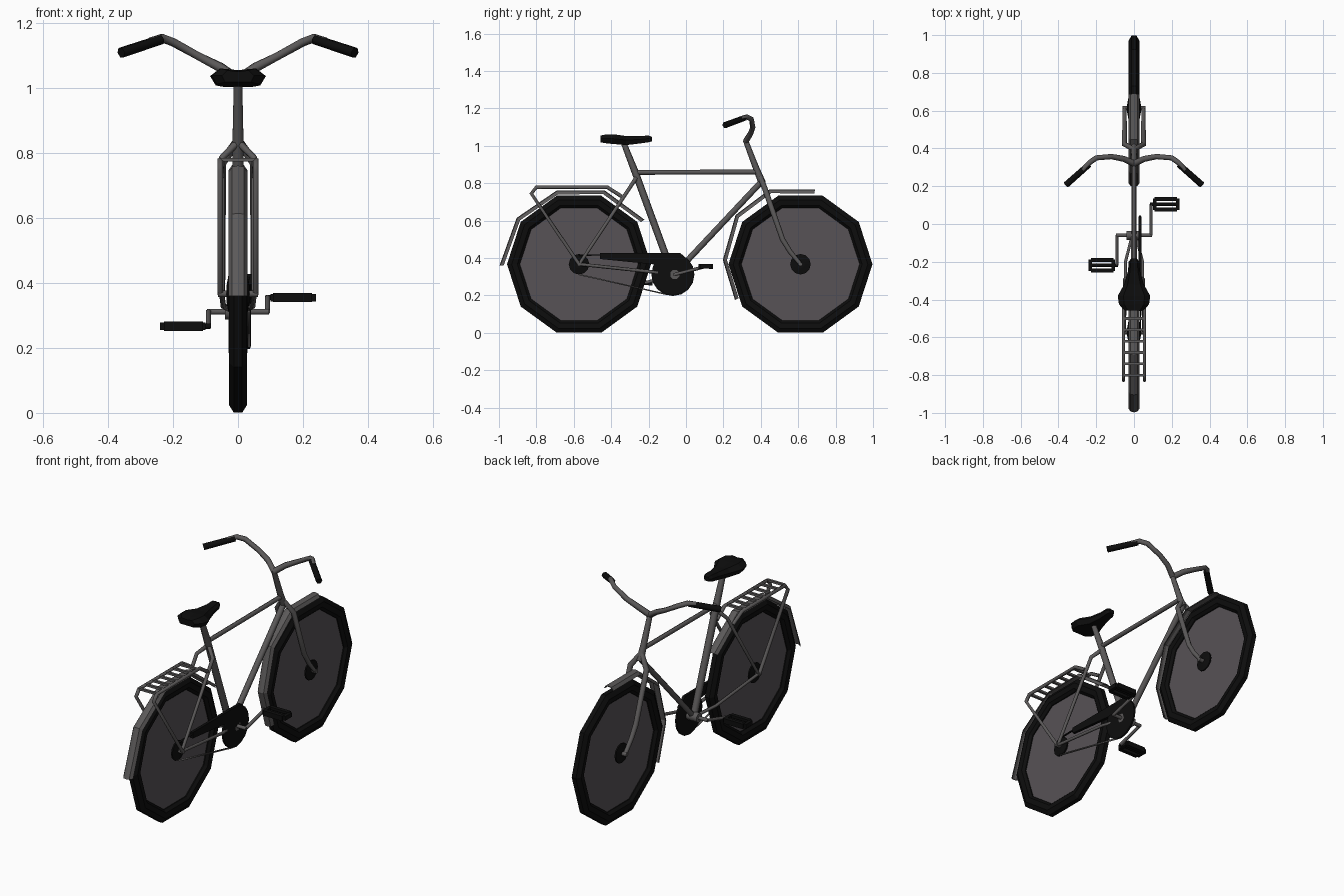
import bpy, bmesh, math
from mathutils import Vector


def mat(name, c):
    m = bpy.data.materials.new(name)
    m.diffuse_color = (*c, 1)
    return m


BLACK = mat("black rubber", (0.004, 0.004, 0.004))
GREY = mat("frame grey", (0.105, 0.1, 0.1))
DISC = mat("spoke grey", (0.095, 0.085, 0.093))


def finish(name, bm, m, smooth=False):
    bmesh.ops.recalc_face_normals(bm, faces=bm.faces)
    me = bpy.data.meshes.new(name)
    bm.to_mesh(me)
    bm.free()
    me.materials.append(m)
    for p in me.polygons:
        p.use_smooth = smooth and len(p.vertices) == 4
    ob = bpy.data.objects.new(name, me)
    bpy.context.collection.objects.link(ob)
    return ob


def loft(bm, rings, closed=False, caps=True):
    """Skin a list of equal point rings."""
    vs = [[bm.verts.new(p) for p in r] for r in rings]
    n = len(vs[0])
    pairs = list(zip(vs, vs[1:])) + ([(vs[-1], vs[0])] if closed else [])
    for a, b in pairs:
        for i in range(n):
            bm.faces.new((a[i], a[(i + 1) % n], b[(i + 1) % n], b[i]))
    if caps and not closed:
        bm.faces.new(vs[0])
        bm.faces.new(vs[-1])


def tube(name, pts, r, m=GREY, mirror=False, sides=6):
    """Sweep a round section along a path; r is one radius or one per point."""
    bm = bmesh.new()
    for s in ((1, -1) if mirror else (1,)):
        p = [Vector((x * s, y, z)) for x, y, z in pts]
        rad = r if isinstance(r, (list, tuple)) else [r] * len(p)
        dirs = [(b - a).normalized() for a, b in zip(p, p[1:])]
        ref = Vector((1, 0, 0))
        if all(abs(d.x) > 0.6 for d in dirs):
            ref = Vector((0, 0, 1))
        rings = []
        for i, c in enumerate(p):
            t = (dirs[max(i - 1, 0)] + dirs[min(i, len(dirs) - 1)]).normalized()
            u = (ref - t * ref.dot(t)).normalized()
            v = t.cross(u)
            rings.append([c + rad[i] * (u * math.cos(a) + v * math.sin(a))
                          for a in (math.tau * (k + 0.5) / sides for k in range(sides))])
        loft(bm, rings)
    return finish(name, bm, m, True)


def spin(name, profile, cy, cz, n, m, closed=False):
    """Turn an (x, radius) profile about an axis along x."""
    bm = bmesh.new()
    rings = [[(x, cy + r * math.cos(math.tau * k / n), cz + r * math.sin(math.tau * k / n))
              for k in range(n)] for x, r in profile]
    loft(bm, rings, closed)
    return finish(name, bm, m)


def boxes(name, items, m):
    """Several boxes (centre, size) in one object."""
    bm = bmesh.new()
    for c, s in items:
        for v in bmesh.ops.create_cube(bm, size=1)["verts"]:
            v.co = Vector(c) + Vector([a * b for a, b in zip(v.co, s)])
    return finish(name, bm, m)


# Wheels: ten-sided tyres, flat spoke discs, hubs
for nm, cy in (("rear", -0.572), ("front", 0.612)):
    spin(nm + "_tyre", [(-0.028, 0.36), (-0.013, 0.385), (0.013, 0.385), (0.028, 0.36),
                        (0.024, 0.33), (0.01, 0.316), (-0.01, 0.316), (-0.024, 0.33)],
         cy, 0.367, 10, BLACK, True)
    spin(nm + "_spoke_disc", [(-0.004, 0.325), (0.004, 0.325)], cy, 0.367, 10, DISC)
    spin(nm + "_hub", [(-0.036, 0.022), (-0.03, 0.055), (-0.022, 0.055), (-0.02, 0.02),
                       (0.02, 0.02), (0.022, 0.055), (0.03, 0.055), (0.036, 0.022)],
         cy, 0.367, 12, BLACK)
    tube(nm + "_axle", [(-0.062, cy, 0.367), (0.062, cy, 0.367)], 0.012)


# Mudguards: shallow curved strip around each wheel
def mudguard(name, path, cy):
    bm = bmesh.new()
    rings = []
    for y, z in path:
        d = Vector((0, y - cy, z - 0.367)).normalized()
        sec = [(-0.03, 0.022), (-0.018, 0.004), (0, 0), (0.018, 0.004), (0.03, 0.022),
               (0.026, 0.022), (0.015, 0.008), (0, 0.005), (-0.015, 0.008), (-0.026, 0.022)]
        rings.append([Vector((x, y, z)) - d * k for x, k in sec])
    loft(bm, rings)
    finish(name, bm, GREY)


mudguard("rear_mudguard", [(-0.997, 0.36), (-0.905, 0.615), (-0.69, 0.762),
                           (-0.435, 0.762), (-0.222, 0.605)], -0.572)
mudguard("front_mudguard", [(0.69, 0.767), (0.447, 0.767), (0.265, 0.63),
                            (0.197, 0.39), (0.262, 0.175)], 0.612)

# Frame
tube("seat_tube", [(0, -0.07, 0.31), (0, -0.272, 0.86), (0, -0.335, 1.02)], [0.019, 0.019, 0.015])
tube("top_tube", [(0, -0.27, 0.858), (0, 0.385, 0.86)], 0.013)
tube("down_tube", [(0, -0.06, 0.315), (0, 0.405, 0.81)], 0.016)
tube("head_tube", [(0, 0.318, 1.03), (0, 0.375, 0.88), (0, 0.408, 0.80)], [0.014, 0.017, 0.02])
tube("bottom_bracket", [(-0.04, -0.06, 0.312), (0.04, -0.06, 0.312)], 0.026, sides=8)
tube("fork", [(0, 0.395, 0.84), (0.05, 0.422, 0.77), (0.05, 0.516, 0.50),
              (0.05, 0.556, 0.435), (0.05, 0.612, 0.367)],
     [0.014, 0.015, 0.014, 0.013, 0.011], mirror=True)
tube("seat_stays", [(0, -0.262, 0.835), (0.05, -0.295, 0.785), (0.05, -0.57, 0.368)],
     [0.012, 0.01, 0.009], mirror=True)
tube("chain_stays", [(0.012, -0.07, 0.312), (0.045, -0.2, 0.328), (0.05, -0.572, 0.367)],
     0.009, mirror=True)

# Luggage rack
tube("rack_rails", [(0.0, -0.25, 0.80), (0.05, -0.345, 0.73), (0.055, -0.42, 0.778),
                    (0.055, -0.80, 0.778), (0.055, -0.827, 0.745), (0.055, -0.572, 0.367)][1:],
     0.01, mirror=True)
boxes("rack_slats", [((0, -0.44 - 0.06 * i, 0.78), (0.11, 0.014, 0.012)) for i in range(7)], GREY)

# Handlebar and grips
tube("handlebar", [(0, 0.32, 1.025), (0.055, 0.345, 1.065), (0.12, 0.357, 1.098),
                   (0.2, 0.35, 1.142), (0.235, 0.325, 1.155), (0.27, 0.287, 1.145)],
     [0.017, 0.016, 0.014, 0.014, 0.014, 0.012], mirror=True)
tube("grips", [(0.238, 0.315, 1.15), (0.36, 0.207, 1.11)], [0.016, 0.017], BLACK, True)

# Seat: lofted from (y, half width, middle height, half height)
bm = bmesh.new()
loft(bm, [[(w * x, y, z + h * k) for x, k in
           ((-1, 0.1), (-0.65, 1), (0, 0.8), (0.65, 1), (1, 0.1), (0.8, -1), (-0.8, -1))]
          for y, w, z, h in ((-0.458, 0.05, 1.037, 0.018), (-0.425, 0.08, 1.037, 0.024),
                             (-0.38, 0.086, 1.035, 0.026), (-0.32, 0.052, 1.028, 0.024),
                             (-0.25, 0.032, 1.032, 0.02), (-0.20, 0.028, 1.037, 0.018),
                             (-0.183, 0.016, 1.036, 0.012))])
finish("seat", bm, BLACK)

# Chain guard: round cover with a tapering arm, and the chain behind it
spin("chain_cover", [(0.024, 0.108), (0.027, 0.115), (0.037, 0.115), (0.04, 0.105)],
     -0.07, 0.312, 16, BLACK)
arm = [(-0.46, 0.395), (-0.46, 0.428), (-0.03, 0.427), (0.02, 0.38), (-0.16, 0.365)]
bm = bmesh.new()
loft(bm, [[(x, y, z) for y, z in arm] for x in (0.025, 0.041)])
finish("chain_guard_arm", bm, BLACK)
tube("chain", [(0.034, -0.15, 0.42), (0.034, -0.572, 0.415)], 0.005, BLACK, sides=4)
tube("lower_chain", [(0.034, -0.10, 0.205), (0.034, -0.572, 0.312)], 0.005, GREY, sides=4)

# Cranks and pedals
tube("crank_axle", [(-0.095, -0.06, 0.312), (0.095, -0.06, 0.312)], 0.01)
for nm, s, y, z in (("right", 1, 0.105, 0.355), ("left", -1, -0.218, 0.267)):
    tube(nm + "_crank", [(s * 0.091, -0.06, 0.312), (s * 0.091, y, z)], 0.009)
    tube(nm + "_pedal_spindle", [(s * 0.085, y, z), (s * 0.23, y, z)], 0.009, BLACK)
    boxes(nm + "_pedal",
          [((s * 0.168, y + d, z), (0.12, 0.022, 0.028)) for d in (-0.028, 0.028)] +
          [((s * k, y, z), (0.018, 0.06, 0.024)) for k in (0.109, 0.232)], BLACK)
